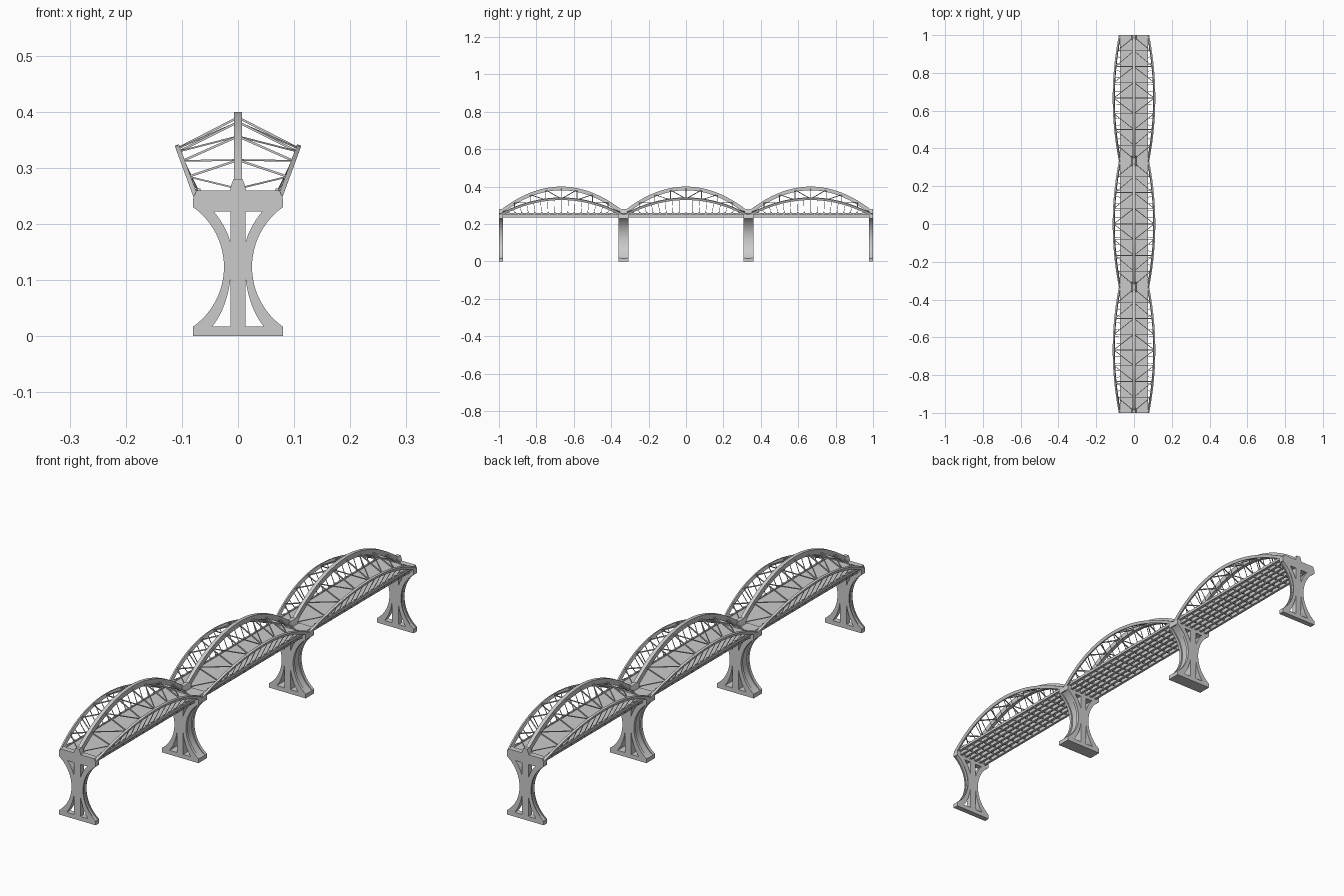
import bpy, bmesh, math
from mathutils import Vector

if "Cube" in bpy.data.objects:
    bpy.data.objects.remove(bpy.data.objects["Cube"])

SPAN = 2 / 3
HALF = SPAN / 2
CENTRES = (-SPAN, 0, SPAN)


def finish(name, bm, smooth=False):
    bmesh.ops.recalc_face_normals(bm, faces=bm.faces)
    me = bpy.data.meshes.new(name)
    bm.to_mesh(me)
    bm.free()
    ob = bpy.data.objects.new(name, me)
    bpy.context.collection.objects.link(ob)
    if smooth:
        bpy.ops.object.select_all(action='DESELECT')
        ob.select_set(True)
        bpy.context.view_layer.objects.active = ob
        bpy.ops.object.shade_smooth_by_angle(angle=math.radians(30))
    return ob


def box(bm, x0, x1, y0, y1, z0, z1):
    v = [bm.verts.new((x, y, z)) for x in (x0, x1) for y in (y0, y1) for z in (z0, z1)]
    for f in ((0, 1, 3, 2), (4, 6, 7, 5), (0, 4, 5, 1), (2, 3, 7, 6), (0, 2, 6, 4), (1, 5, 7, 3)):
        bm.faces.new([v[i] for i in f])


def beam(bm, a, b, w):
    """Square bar of width w from a to b."""
    a, b = Vector(a), Vector(b)
    d = (b - a).normalized()
    s = d.cross(Vector((0, 1, 0)) if abs(d.y) < 0.9 else Vector((0, 0, 1))).normalized() * w / 2
    t = d.cross(s)
    rings = [[bm.verts.new(p + i * s + j * t) for i, j in ((1, 1), (-1, 1), (-1, -1), (1, -1))] for p in (a, b)]
    loft(bm, rings)


def loft(bm, rings):
    for r, q in zip(rings, rings[1:]):
        for k in range(4):
            bm.faces.new((r[k], r[(k + 1) % 4], q[(k + 1) % 4], q[k]))
    bm.faces.new(rings[0])
    bm.faces.new(rings[-1])


# Arch centre lines, s runs -1..1 over one span
def main_pt(yc, s):
    return Vector((0, yc + s * HALF, 0.255 + 0.135 * (1 - s * s)))


def side_pt(yc, s, sx):
    t = 1 - s * s
    return Vector((sx * (0.074 + 0.033 * t), yc + s * HALF, 0.245 + 0.09 * t))


def arch(name, fn, up, lateral, h, w, rise):
    bm = bmesh.new()
    n = 32
    for yc in CENTRES:
        rings = []
        for i in range(n + 1):
            s = 2 * i / n - 1
            c = fn(yc, s)
            u = up * (h / 2 * math.hypot(1, 2 * rise * s / HALF))
            l = lateral * (w / 2)
            rings.append([bm.verts.new(c + p) for p in (u + l, u - l, -u - l, l - u)])
        loft(bm, rings)
    finish(name, bm, True)


arch("main_arch", main_pt, Vector((0, 0, 1)), Vector((1, 0, 0)), 0.02, 0.014, 0.135)
for sx, tag in ((-1, "left"), (1, "right")):
    arch(tag + "_arch", lambda yc, s, sx=sx: side_pt(yc, s, sx),
         Vector((sx * 0.033, 0, 0.09)).normalized(),
         Vector((0.09, 0, -sx * 0.033)).normalized(), 0.012, 0.008, 0.096)

    # Bracing between main arch and side arch
    bm = bmesh.new()
    n = 8
    for yc in CENTRES:
        for i in range(1, n):
            s = 2 * i / n - 1
            beam(bm, main_pt(yc, s), side_pt(yc, s, sx), 0.004)
            if i < n // 2:
                for m in (1, -1):
                    beam(bm, main_pt(yc, m * s), side_pt(yc, m * (s + 2 / n), sx), 0.003)
        for m in (1, -1):
            beam(bm, main_pt(yc, m * 0.97), side_pt(yc, m * 0.75, sx), 0.003)
    finish(tag + "_bracing", bm)

    # Hangers from side arch to deck edge
    bm = bmesh.new()
    n = 18
    for yc in CENTRES:
        for i in range(1, n):
            s = 2 * i / n - 1
            foot = Vector((sx * 0.07, yc + s * HALF * 0.95, 0.258))
            beam(bm, side_pt(yc, s, sx), foot, 0.002)
            box(bm, foot.x - 0.003, foot.x + 0.003, foot.y - 0.004, foot.y + 0.004, 0.256, 0.263)
    finish(tag + "_hangers", bm)

# Deck slab with kerbs
bm = bmesh.new()
box(bm, -0.073, 0.073, -1, 1, 0.25, 0.257)
for sx in (-1, 1):
    box(bm, sx * 0.07 - 0.003, sx * 0.07 + 0.003, -1, 1, 0.25, 0.26)
finish("deck", bm)

# Girders and cross beams below the deck
bm = bmesh.new()
for x in (-0.06, -0.036, -0.012, 0.012, 0.036, 0.06):
    box(bm, x - 0.002, x + 0.002, -0.995, 0.995, 0.237, 0.251)
    box(bm, x - 0.005, x + 0.005, -0.995, 0.995, 0.235, 0.238)
finish("girders", bm)
bm = bmesh.new()
for i in range(48):
    y = -1 + (i + 0.5) / 24
    box(bm, -0.07, 0.07, y - 0.002, y + 0.002, 0.241, 0.251)
finish("cross_beams", bm)


# Piers: curved-waist profile with four openings
def bez(a, c, b, n=10):
    return [tuple((1 - t) ** 2 * p + 2 * t * (1 - t) * q + t * t * r for p, q, r in zip(a, c, b))
            for t in (k / n for k in range(n + 1))]


def pier_slab(name, y0, y1, inset):
    zc, hz, R = 0.1235, 0.1065, 0.1306
    a0 = math.asin(hz / R)
    cx = 0.08 + math.sqrt(R * R - hz * hz)
    flank = [(cx - R * math.cos(a) - inset, zc + R * math.sin(a))
             for a in (a0 * (2 * k / 24 - 1) for k in range(25))]
    right = [(0.08, 0), (0.08, 0.0165)] + flank + [(0.08, 0.23), (0.08, 0.245), (0.074, 0.26),
             (0.0145, 0.26), (0.012, 0.27), (0.008, 0.28)]
    loops = [right + [(-x, z) for x, z in reversed(right)]]
    low = [(0.0135, 0.017)] + bez((0.046, 0.017), (0.02, 0.05), (0.0135, 0.102))
    top = [(0.0135, 0.222)] + bez((0.043, 0.222), (0.022, 0.197), (0.0135, 0.168))
    for hole in (low, top):
        loops += [hole, [(-x, z) for x, z in hole]]
    cu = bpy.data.curves.new(name, 'CURVE')
    cu.dimensions, cu.fill_mode, cu.extrude = '2D', 'BOTH', (y1 - y0) / 2
    for pts in loops:
        sp = cu.splines.new('POLY')
        sp.points.add(len(pts) - 1)
        for p, (x, z) in zip(sp.points, pts):
            p.co = (x, z, 0, 1)
        sp.use_cyclic_u = True
    tmp = bpy.data.objects.new(name + "_outline", cu)
    bpy.context.collection.objects.link(tmp)
    me = bpy.data.meshes.new_from_object(tmp.evaluated_get(bpy.context.evaluated_depsgraph_get()))
    bpy.data.objects.remove(tmp)
    bm = bmesh.new()
    bm.from_mesh(me)
    bmesh.ops.remove_doubles(bm, verts=bm.verts, dist=1e-5)
    for v in bm.verts:
        v.co = (v.co.x, (y0 + y1) / 2 - v.co.z, v.co.y)
    finish(name, bm, True)


for tag, y0, y1 in (("front_end", -1, -0.978), ("front", -0.36, -0.307),
                    ("back", 0.307, 0.36), ("back_end", 0.978, 1)):
    d = (y1 - y0) * 0.22
    pier_slab(tag + "_pier_front_frame", y0, y0 + d, 0)
    pier_slab(tag + "_pier_core", y0 + d, y1 - d, 0.005)
    pier_slab(tag + "_pier_back_frame", y1 - d, y1, 0)
